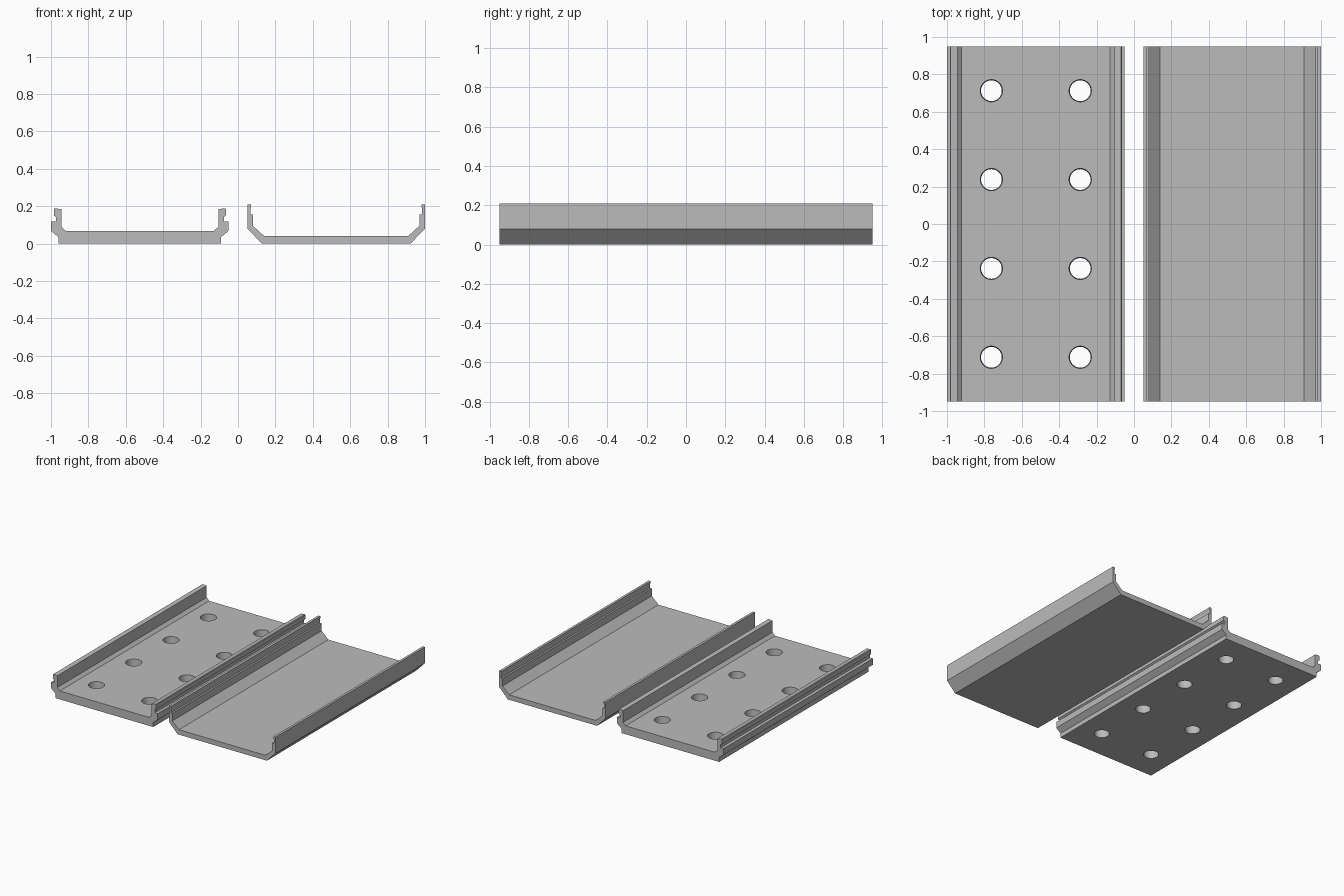
import bpy, bmesh

if "Cube" in bpy.data.objects:
    bpy.data.objects.remove(bpy.data.objects["Cube"])

LENGTH = 1.9
SPACING = 0.475

grey = bpy.data.materials.new("light_grey")
grey.diffuse_color = (0.5, 0.5, 0.5, 1)
grey.use_nodes = True
grey.node_tree.nodes["Principled BSDF"].inputs["Base Color"].default_value = grey.diffuse_color


def make_object(name, bm):
    bmesh.ops.recalc_face_normals(bm, faces=bm.faces)
    mesh = bpy.data.meshes.new(name)
    bm.to_mesh(mesh)
    bm.free()
    mesh.materials.append(grey)
    ob = bpy.data.objects.new(name, mesh)
    bpy.context.collection.objects.link(ob)
    return ob


def extrude_channel(name, half, cx):
    """Mirror a half section about its centre and extrude it along y."""
    outline = half + [(-x, z) for x, z in reversed(half)]
    bm = bmesh.new()
    verts = [bm.verts.new((cx + x, -LENGTH / 2, z)) for x, z in outline]
    face = bm.faces.new(verts)
    ext = bmesh.ops.extrude_face_region(bm, geom=[face])
    moved = [v for v in ext["geom"] if isinstance(v, bmesh.types.BMVert)]
    bmesh.ops.translate(bm, verts=moved, vec=(0, LENGTH, 0))
    return make_object(name, bm)


# Half sections run from the underside, up the outer wall, down to the floor
base_half = [(0.435, 0), (0.435, 0.035), (0.475, 0.068), (0.475, 0.118),
             (0.449, 0.118), (0.449, 0.142), (0.46, 0.15), (0.46, 0.184),
             (0.455, 0.188), (0.42, 0.184), (0.42, 0.09), (0.397, 0.068)]
cover_half = [(0.398, 0), (0.475, 0.08), (0.475, 0.21), (0.455, 0.21),
              (0.455, 0.197), (0.459, 0.19), (0.459, 0.155), (0.445, 0.155),
              (0.445, 0.095), (0.385, 0.04)]
base = extrude_channel("base_channel", base_half, -0.525)
cover = extrude_channel("cover_channel", cover_half, 0.525)

# Slightly tapered screw holes, two columns of four
bm = bmesh.new()
for col in (-0.5, 0.5):
    for row in (-1.5, -0.5, 0.5, 1.5):
        cone = bmesh.ops.create_cone(bm, cap_ends=True, segments=48,
                                     radius1=0.055, radius2=0.06, depth=0.08)
        bmesh.ops.translate(bm, verts=cone["verts"],
                            vec=(-0.525 + col * SPACING, row * SPACING, 0.034))
cutter = make_object("hole_cutter", bm)
cutter.hide_render = True

cut = base.modifiers.new("holes", 'BOOLEAN')
cut.operation = 'DIFFERENCE'
cut.solver = 'EXACT'
cut.object = cutter
bpy.context.view_layer.objects.active = base
base.select_set(True)
bpy.ops.object.modifier_apply(modifier=cut.name)
bpy.data.objects.remove(cutter, do_unlink=True)

# Smooth hole walls, crisp section edges
bpy.ops.object.shade_smooth_by_angle(angle=0.2)
